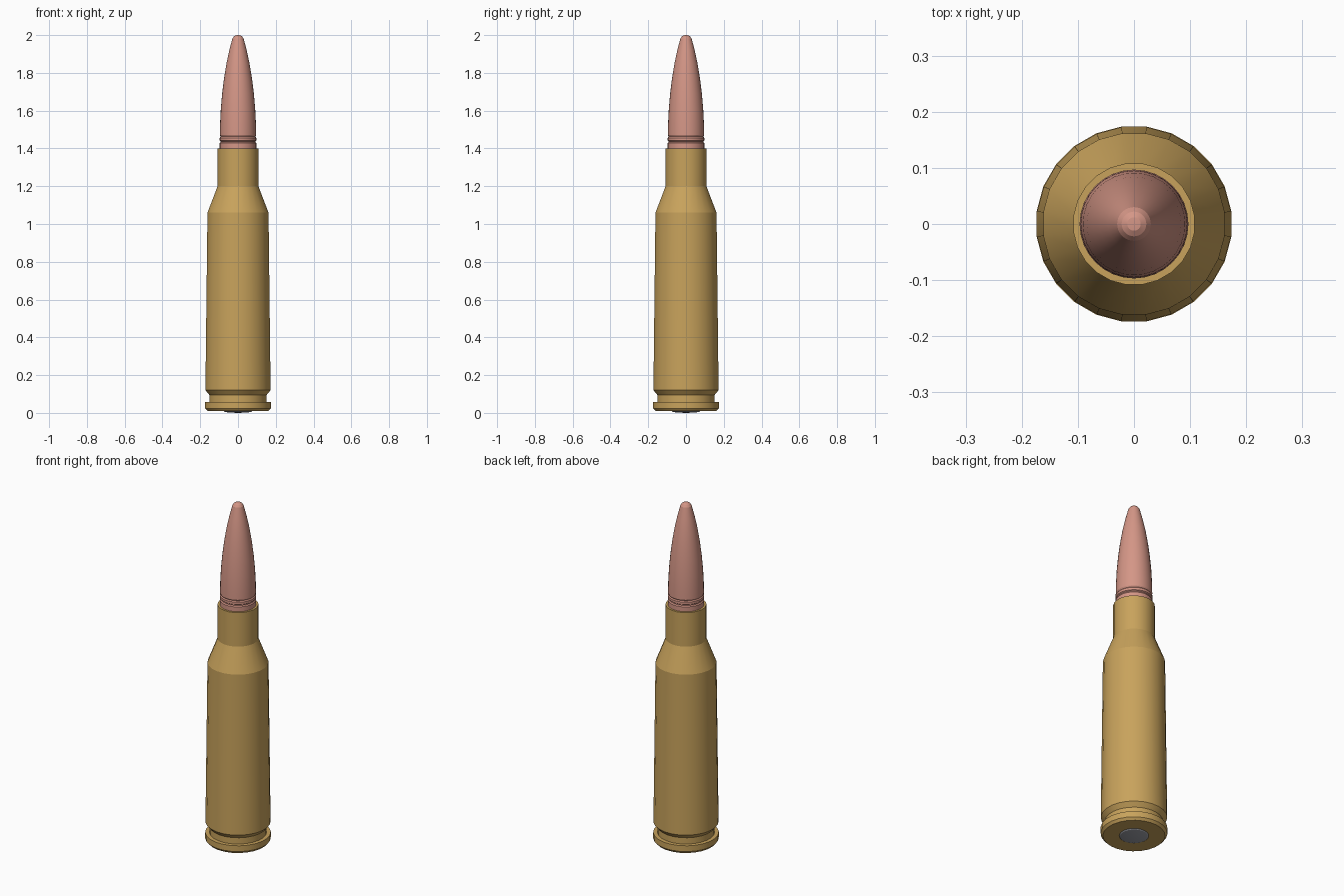
import bpy, bmesh, math

if "Cube" in bpy.data.objects:
    bpy.data.objects.remove(bpy.data.objects["Cube"])


def material(name, colour):
    m = bpy.data.materials.new(name)
    m.diffuse_color = (*colour, 1)
    m.use_nodes = True
    m.node_tree.nodes["Principled BSDF"].inputs["Base Color"].default_value = m.diffuse_color
    return m


def lathe(name, profile, mat, sides, phase=0.0):
    """Revolve an (r, z) profile about z; r = 0 makes a pole, open ends get caps."""
    bm = bmesh.new()
    rings = []
    for r, z in profile:
        if r == 0:
            rings.append([bm.verts.new((0, 0, z))])
        else:
            rings.append([bm.verts.new((r * math.cos(a), r * math.sin(a), z))
                          for a in (2 * math.pi * (i + phase) / sides for i in range(sides))])
    for lo, hi in zip(rings, rings[1:]):
        for i in range(sides):
            j = (i + 1) % sides
            if len(lo) == 1:
                bm.faces.new((lo[0], hi[j], hi[i]))
            elif len(hi) == 1:
                bm.faces.new((lo[i], lo[j], hi[0]))
            else:
                bm.faces.new((lo[i], lo[j], hi[j], hi[i]))
    if len(rings[0]) > 1:
        bm.faces.new(rings[0][::-1])
    if len(rings[-1]) > 1:
        bm.faces.new(rings[-1])
    bmesh.ops.recalc_face_normals(bm, faces=bm.faces)
    me = bpy.data.meshes.new(name)
    bm.to_mesh(me)
    bm.free()
    me.materials.append(mat)
    ob = bpy.data.objects.new(name, me)
    bpy.context.collection.objects.link(ob)
    bpy.ops.object.select_all(action='DESELECT')
    ob.select_set(True)
    bpy.context.view_layer.objects.active = ob
    bpy.ops.object.shade_smooth_by_angle(angle=math.radians(20))
    return ob


brass = material("brass", (0.58, 0.365, 0.107))
copper = material("copper", (0.66, 0.305, 0.24))
steel = material("steel_grey", (0.33, 0.34, 0.38))

# Necked case with rim, extractor groove and tapered body
lathe("case", [(0.163, 0.010), (0.175, 0.024), (0.175, 0.058), (0.153, 0.058),
               (0.153, 0.095), (0.174, 0.120), (0.163, 1.06), (0.109, 1.20),
               (0.109, 1.40)], brass, 24, 0.5)

# Slightly domed disc in the base
lathe("primer", [(0, 0.0), (0.05, 0.002), (0.072, 0.006), (0.079, 0.011), (0.079, 0.03)], steel, 24, 0.5)

# Pointed tip with two shallow grooves, seated in the neck
tip = [(0.097, 1.35), (0.097, 1.428), (0.092, 1.434), (0.092, 1.438), (0.097, 1.442),
       (0.097, 1.456), (0.092, 1.462), (0.096, 1.47), (0.095, 1.53), (0.091, 1.61),
       (0.084, 1.69), (0.074, 1.77), (0.061, 1.85), (0.046, 1.92), (0.033, 1.97)]
tip += [(0.030, 1.982), (0.022, 1.993), (0.012, 1.999), (0, 2.0)]
lathe("tip", tip, copper, 32)
